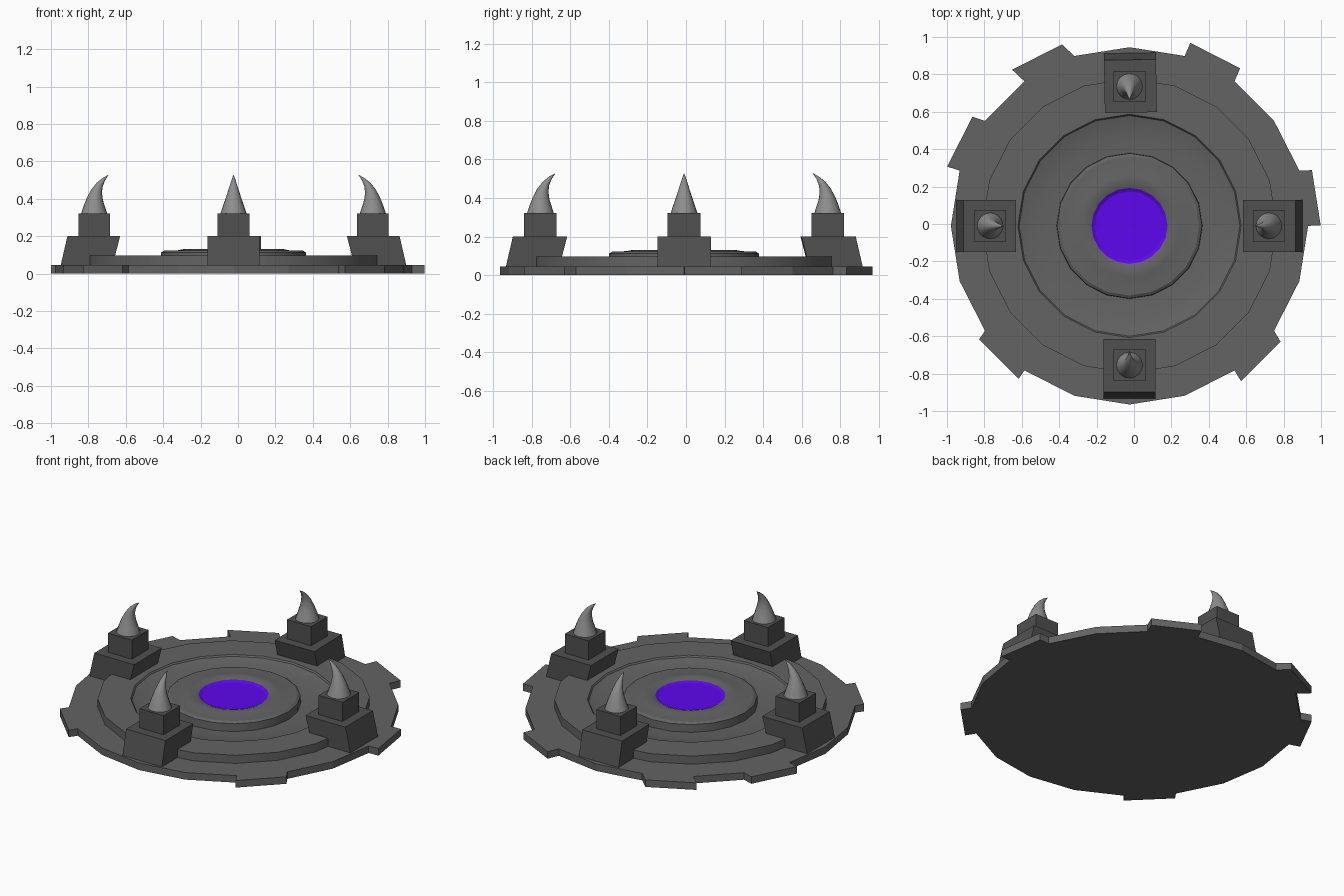
import bpy, bmesh, math
from mathutils import Vector, Matrix

if "Cube" in bpy.data.objects:
    bpy.data.objects.remove(bpy.data.objects["Cube"])

CX, CY = -0.024, -0.010      # common axis of the round parts
SIDES = 20


def material(name, r, g, b):
    m = bpy.data.materials.new(name)
    m.diffuse_color = (r, g, b, 1)
    m.use_nodes = True
    m.node_tree.nodes["Principled BSDF"].inputs["Base Color"].default_value = m.diffuse_color
    return m


stone = material("dark_stone", .125, .125, .125)
block_stone = material("darker_stone", .08, .08, .08)
horn = material("grey_horn", .27, .27, .27)
purple = material("purple_glow", .11, .002, .85)


def finish(name, bm, mat, smooth=None):
    bmesh.ops.recalc_face_normals(bm, faces=bm.faces[:])
    me = bpy.data.meshes.new(name)
    bm.to_mesh(me)
    bm.free()
    ob = bpy.data.objects.new(name, me)
    bpy.context.collection.objects.link(ob)
    me.materials.append(mat)
    if smooth:
        bpy.ops.object.select_all(action='DESELECT')
        ob.select_set(True)
        bpy.context.view_layer.objects.active = ob
        bpy.ops.object.shade_smooth_by_angle(angle=math.radians(smooth))
    return ob


def loft(bm, rings, caps=(True, True)):
    """Bridge equal-length loops of points, capping the ends."""
    loops = [[bm.verts.new(p) for p in r] for r in rings]
    n = len(loops[0])
    for a, b in zip(loops, loops[1:]):
        for i in range(n):
            j = (i + 1) % n
            bm.faces.new((a[i], a[j], b[j], b[i]))
    if caps[0]:
        bm.faces.new(loops[0][::-1])
    if caps[1]:
        bm.faces.new(loops[-1])


def circle(r, z, n=SIDES, cx=CX, cy=CY):
    return [Vector((cx + r * math.cos(2 * math.pi * i / n),
                    cy + r * math.sin(2 * math.pi * i / n), z)) for i in range(n)]


def rect(x0, x1, h, z):
    return [Vector((x0, -h, z)), Vector((x1, -h, z)), Vector((x1, h, z)), Vector((x0, h, z))]


# base plate: 20-gon with six edges pushed out as uneven tabs
tabs = {0: (.067, .003), 3: (.03, .07), 6: (-.066, .062),
        8: (-.067, .022), 12: (-.032, -.046), 17: (.035, -.058)}
rim = circle(0.955, 0)
outline = []
for k in range(SIDES):
    outline.append(rim[k])
    if k in tabs:
        push = Vector((*tabs[k], 0))
        outline += [rim[k] + push, rim[(k + 1) % SIDES] + push]
bm = bmesh.new()
loft(bm, [outline, [p + Vector((0, 0, .045)) for p in outline]])
finish("base_plate", bm, stone)

# stepped tier with a dished groove and raised centre ring
profile = [(.788, .04), (.788, .097), (.597, .097), (.59, .088), (.55, .077), (.48, .067),
           (.39, .063), (.388, .112), (.372, .122), (.30, .124), (.27, .13), (.235, .131),
           (.203, .12)]
bm = bmesh.new()
loft(bm, [circle(r, z) for r, z in profile], (True, False))
finish("stepped_tier", bm, stone, smooth=28)

# glowing centre disc, slightly recessed
bm = bmesh.new()
loft(bm, [circle(.203, .12), circle(.185, .11)], (False, True))
finish("centre_disc", bm, purple)

# four pedestals, each a leaning block, a cap block and a curved spike
spike = [(.32, 0, .07), (.36, .001, .057), (.40, .004, .043), (.44, .013, .030),
         (.475, .029, .019), (.505, .052, .009), (.527, .076, .0008)]
for k, side in enumerate(("right", "back", "left", "front")):
    turn = Matrix.Translation((CX, CY, 0)) @ Matrix.Rotation(k * math.pi / 2, 4, 'Z')
    twist = Matrix.Rotation(math.radians(1 if side == "back" else 0), 4, 'Z')
    if side == "back":       # this block sits slightly askew
        twist = Matrix.Translation((0, -.018, 0)) @ twist

    bm = bmesh.new()
    loft(bm, [rect(.648, .925, .139, .04), rect(.606, .888, .139, .2)])
    finish(side + "_leaning_block", bm, block_stone).matrix_world = turn @ twist

    bm = bmesh.new()
    loft(bm, [rect(.661, .829, .085, .195), rect(.661, .829, .085, .322)])
    finish(side + "_cap_block", bm, block_stone).matrix_world = turn

    bm = bmesh.new()
    rings = []
    for i, (z, lean, r) in enumerate(spike):
        # tilt each ring to follow the bend
        a, b = spike[max(i - 1, 0)], spike[min(i + 1, len(spike) - 1)]
        tilt = math.atan2(b[1] - a[1], b[0] - a[0]) if i else 0
        rot = Matrix.Rotation(-tilt, 3, 'Y')
        rings.append([rot @ p + Vector((.745 - lean, 0, z)) for p in circle(r, 0, 16, 0, 0)])
    loft(bm, rings)
    finish(side + "_spike", bm, horn, smooth=40).matrix_world = turn
